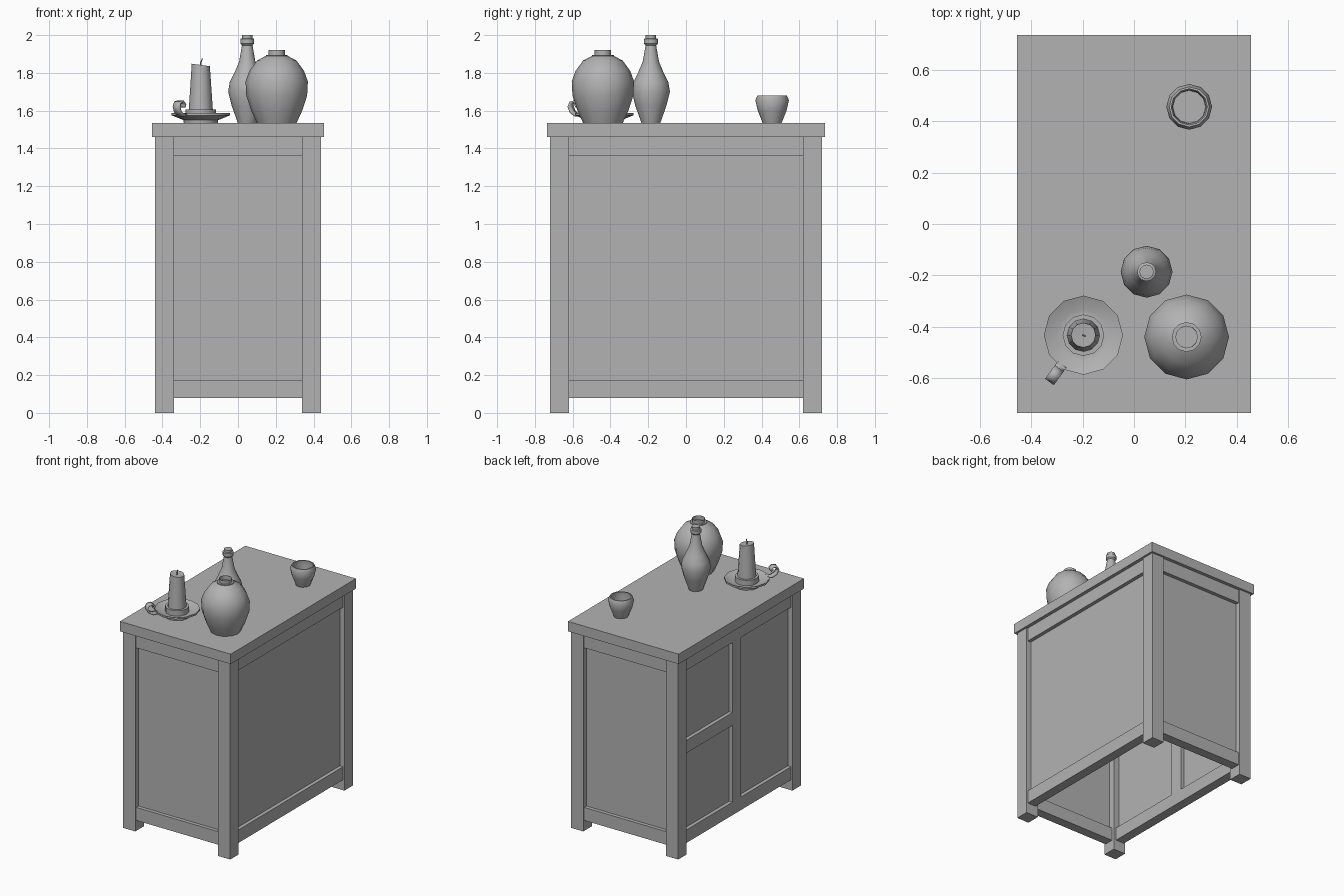
import bpy, bmesh, math
from mathutils import Vector

if "Cube" in bpy.data.objects:
    bpy.data.objects.remove(bpy.data.objects["Cube"])

GREY = bpy.data.materials.new("dark_grey")
GREY.diffuse_color = (0.45, 0.45, 0.45, 1)
GREY.use_nodes = True
GREY.node_tree.nodes["Principled BSDF"].inputs["Base Color"].default_value = GREY.diffuse_color

def add_object(name, bm):
    bmesh.ops.recalc_face_normals(bm, faces=bm.faces)
    me = bpy.data.meshes.new(name)
    bm.to_mesh(me)
    bm.free()
    me.materials.append(GREY)
    ob = bpy.data.objects.new(name, me)
    bpy.context.collection.objects.link(ob)
    return ob

def box(name, x, y, z):
    bm = bmesh.new()
    bmesh.ops.create_cube(bm, size=1)
    for v in bm.verts:
        v.co = [lo + (c + 0.5) * (hi - lo) for c, (lo, hi) in zip(v.co, (x, y, z))]
    return add_object(name, bm)

def smooth(ob):
    bpy.ops.object.select_all(action='DESELECT')
    ob.select_set(True)
    bpy.context.view_layer.objects.active = ob
    bpy.ops.object.shade_smooth_by_angle(angle=math.radians(40))

def lathe(name, centre, profile, sides=12):
    """Turn an (r, z) profile round a vertical axis; r = 0 closes it."""
    bm = bmesh.new()
    rings = []
    for r, z in profile:
        n = sides if r else 1
        rings.append([bm.verts.new((centre[0] + r * math.cos(math.tau * i / sides),
                                    centre[1] + r * math.sin(math.tau * i / sides), z))
                      for i in range(n)])
    for a, b in zip(rings, rings[1:]):
        for i in range(sides):
            j = (i + 1) % sides
            loop = [a[i % len(a)], a[j % len(a)], b[j % len(b)], b[i % len(b)]]
            bm.faces.new(list(dict.fromkeys(loop)))
    ob = add_object(name, bm)
    smooth(ob)
    return ob

# Cabinet: overhanging top and four corner posts
X, Y, LEG = 0.44, 0.72, 0.10
UNDER, TOP = 1.461, 1.535
RAIL_IN, RAIL_OUT, PANEL = 0.08, 0.01, 0.037
box("table_top", (-0.455, 0.455), (-0.735, 0.735), (UNDER, TOP))
for sx in (-1, 1):
    for sy in (-1, 1):
        box("corner_leg", sorted((sx * X, sx * (X - LEG))),
            sorted((sy * Y, sy * (Y - LEG))), (0, UNDER))

# Rails and recessed panels on all four sides
bands = (("lower_rail", 0.078, 0.175, RAIL_OUT, RAIL_IN),
         ("upper_rail", 1.36, UNDER, RAIL_OUT, RAIL_IN),
         ("side_panel", 0.175, 1.36, PANEL, PANEL + 0.015))
for s in (-1, 1):
    for name, z0, z1, out, inn in bands:
        box(name, (LEG - X, X - LEG), sorted((s * (Y - out), s * (Y - inn))), (z0, z1))
        box(name, sorted((s * (X - out), s * (X - inn))), (LEG - Y, Y - LEG), (z0, z1))

# Centre stile and cross rail on the left side
depth = (-X + RAIL_OUT, -X + RAIL_IN)
box("centre_stile", depth, (-0.03, 0.07), (0.175, 1.36))
box("cross_rail", depth, (0.07, Y - LEG), (0.745, 0.84))

# Round vase, bottle and cup
lathe("vase", (0.205, -0.44),
      [(0, TOP), (0.105, TOP), (0.135, 1.60), (0.161, 1.68), (0.165, 1.755), (0.145, 1.81),
       (0.105, 1.865), (0.058, 1.89), (0.058, 1.896), (0.044, 1.896), (0.044, 1.92),
       (0.042, 1.92), (0.042, 1.89), (0, 1.89)])
lathe("bottle", (0.049, -0.186),
      [(0, TOP), (0.05, TOP), (0.082, 1.625), (0.101, 1.70), (0.093, 1.75), (0.068, 1.80),
       (0.043, 1.86), (0.028, 1.945), (0.037, 1.955), (0.037, 1.98), (0.028, 1.983),
       (0.028, 2.0), (0, 2.0)])
lathe("cup", (0.215, 0.456),
      [(0, TOP), (0.05, TOP), (0.076, 1.60), (0.089, 1.655), (0.078, 1.68), (0.070, 1.68),
       (0.074, 1.655), (0.066, 1.60), (0.064, 1.57), (0, 1.57)])

# Candle holder dish with socket
C = (-0.197, -0.433)
lathe("candle_dish", C,
      [(0, TOP), (0.09, TOP), (0.092, 1.55), (0.154, 1.575), (0.154, 1.588),
       (0.10, 1.565), (0.081, 1.565), (0.081, 1.605), (0.05, 1.605), (0, 1.605)])

# Candle with slanted top, and wick
candle = lathe("candle", C,
               [(0, 1.60), (0.064, 1.60), (0.056, 1.72), (0.048, 1.842), (0.04, 1.842), (0, 1.835)])
for v in candle.data.vertices:
    if v.co.z > 1.8:
        v.co.z -= 0.14 * (v.co.x - C[0])
wick = lathe("wick", C, [(0, 1.83), (0.004, 1.83), (0.004, 1.855), (0.003, 1.875), (0, 1.875)], 6)
for v in wick.data.vertices:
    if v.co.z > 1.87:
        v.co.x += 0.008
        v.co.y -= 0.004

# Curled strap handle on the dish
path = [(0.14, 1.58), (0.175, 1.575), (0.205, 1.592), (0.219, 1.62), (0.208, 1.643),
        (0.185, 1.648), (0.165, 1.633), (0.172, 1.618)]
ang = math.radians(234)
out = Vector((math.cos(ang), math.sin(ang), 0))
side = Vector((-out.y, out.x, 0))
bm = bmesh.new()
rows = [[bm.verts.new(Vector((C[0], C[1], z)) + out * r + side * w) for w in (-0.021, 0.021)]
        for r, z in path]
for a, b in zip(rows, rows[1:]):
    bm.faces.new((a[0], a[1], b[1], b[0]))
handle = add_object("dish_handle", bm)
mod = handle.modifiers.new("thickness", 'SOLIDIFY')
mod.thickness = 0.012
mod.offset = 0
smooth(handle)
